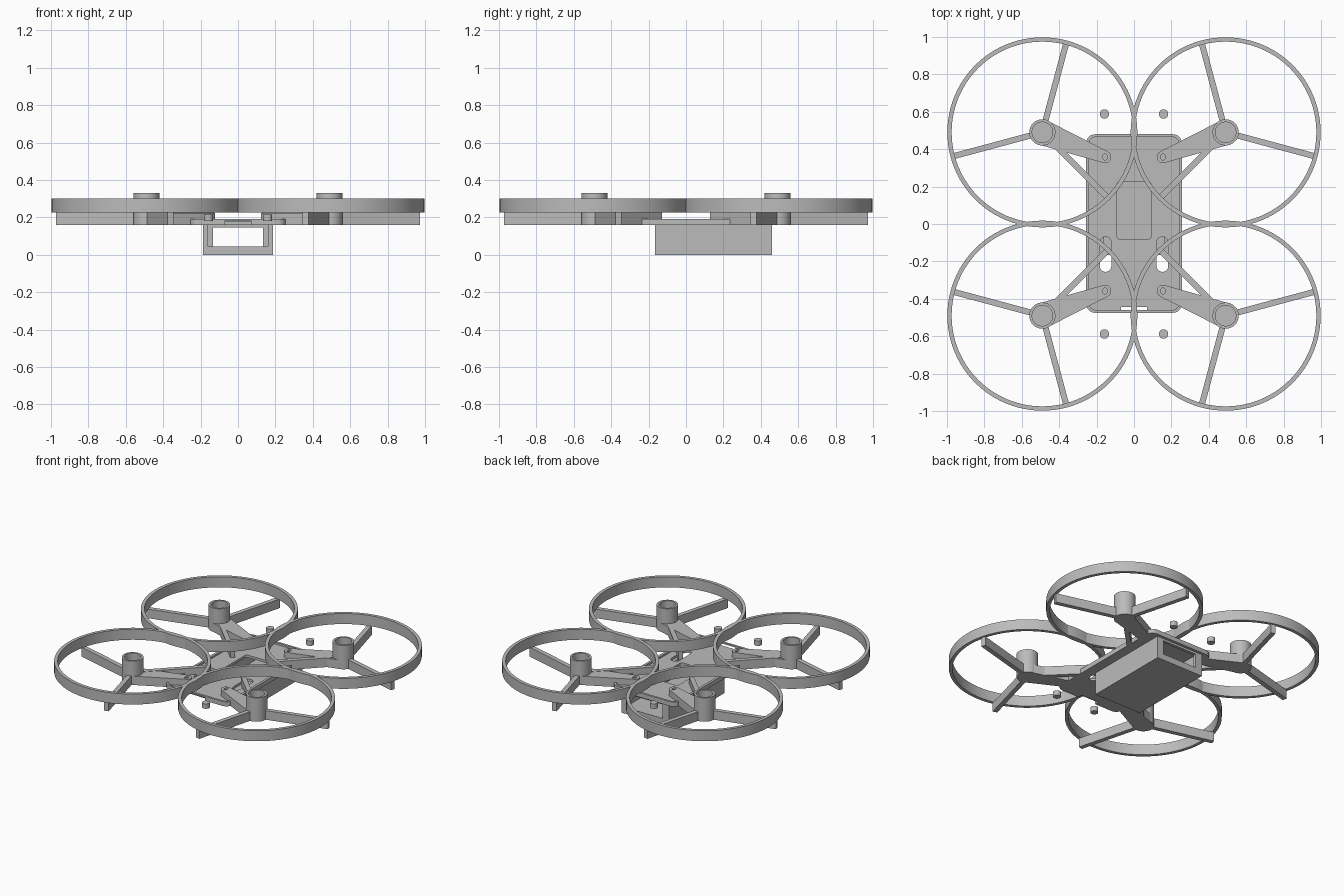
import bpy, bmesh, math
from mathutils import Vector

if "Cube" in bpy.data.objects:
    bpy.data.objects.remove(bpy.data.objects["Cube"])

grey = bpy.data.materials.new("plain_grey")
grey.use_nodes = True
colour = (0.5, 0.5, 0.5, 1)
grey.diffuse_color = colour
grey.node_tree.nodes["Principled BSDF"].inputs["Base Color"].default_value = colour

BASE, DECK = 0.16, 0.225      # underside of frame, top of arms and spokes
HUB = 0.49                    # motor centre offset in x and y


def prism(name, outline, z0, z1):
    """Extrude a flat outline between two heights."""
    bm = bmesh.new()
    face = bm.faces.new([bm.verts.new((x, y, z0)) for x, y in outline])
    new = bmesh.ops.extrude_face_region(bm, geom=[face])["geom"]
    bmesh.ops.translate(bm, vec=(0, 0, z1 - z0),
                        verts=[v for v in new if isinstance(v, bmesh.types.BMVert)])
    bmesh.ops.recalc_face_normals(bm, faces=bm.faces)
    mesh = bpy.data.meshes.new(name)
    bm.to_mesh(mesh)
    bm.free()
    mesh.materials.append(grey)
    obj = bpy.data.objects.new(name, mesh)
    bpy.context.collection.objects.link(obj)
    return obj


def arc(cx, cy, r, start, end, steps):
    return [(cx + r * math.cos(start + (end - start) * i / steps),
             cy + r * math.sin(start + (end - start) * i / steps))
            for i in range(steps + 1)]


def circle(cx, cy, r, n=48):
    return arc(cx, cy, r, 0, math.tau, n)[:-1]


def rect(x0, x1, y0, y1, r=0.0):
    """Rectangle with optionally rounded corners."""
    if r == 0:
        return [(x0, y0), (x1, y0), (x1, y1), (x0, y1)]
    corners = [(x1 - r, y1 - r), (x0 + r, y1 - r), (x0 + r, y0 + r), (x1 - r, y0 + r)]
    q = math.pi / 2
    return [p for i, (x, y) in enumerate(corners) for p in arc(x, y, r, i * q, (i + 1) * q, 8)]


def capsule(a, b, ra, rb):
    """Tapered bar with round ends around points a and b."""
    d = Vector(b) - Vector(a)
    ang = math.atan2(d.y, d.x)
    lean = math.acos((ra - rb) / d.length)
    return (arc(*b, rb, ang - lean, ang + lean, 14)
            + arc(*a, ra, ang + lean, ang + math.tau - lean, 24))


def bar(a, angle, length, width):
    """Straight bar outline leaving point a at an angle."""
    d = Vector((math.cos(angle), math.sin(angle)))
    s = Vector((-d.y, d.x)) * width / 2
    a = Vector(a)
    b = a + d * length
    return [tuple(p) for p in (a - s, b - s, b + s, a + s)]


def cut(obj, *cutters):
    for c in cutters:
        c.hide_render = True
        mod = obj.modifiers.new("cut", "BOOLEAN")
        mod.operation, mod.object, mod.solver = "DIFFERENCE", c, "EXACT"
        bpy.context.view_layer.objects.active = obj
        bpy.ops.object.modifier_apply(modifier=mod.name)
        bpy.data.objects.remove(c)


def smooth(obj):
    bpy.ops.object.select_all(action="DESELECT")
    obj.select_set(True)
    bpy.context.view_layer.objects.active = obj
    bpy.ops.object.shade_smooth_by_angle(angle=math.radians(30))


# Base tray: rim, window, front slots and front notch
tray = prism("base_tray", rect(-0.257, 0.257, -0.475, 0.48, 0.05), BASE, 0.192)
cut(tray,
    prism("tray_recess", rect(-0.24, 0.24, -0.46, 0.465, 0.035), 0.178, 0.3),
    prism("tray_window", rect(-0.092, 0.092, -0.08, 0.225, 0.015), 0.1, 0.3),
    prism("tray_notch", rect(-0.07, 0.07, -0.6, -0.443), 0.1, 0.182))
for sx in (-1, 1):
    cut(tray, prism("tray_slot", capsule((sx * 0.152, -0.1), (sx * 0.152, -0.225),
                                         0.031, 0.0309), 0.1, 0.3))
smooth(tray)

# Battery box hanging below, open at both ends, narrower at the back lip
box = prism("battery_box", rect(-0.187, 0.187, -0.165, 0.46), 0, BASE)
cut(box,
    prism("box_cavity", rect(-0.16, 0.16, -0.3, 0.44), 0.045, 0.3),
    prism("box_back_opening", rect(-0.135, 0.135, 0.4, 0.6), 0.045, 0.145))

# Four rotor quarters
for sx, side in ((1, "left"), (-1, "right")):
    for sy, end in ((-1, "front"), (1, "back")):
        tag = f"{end}_{side}"
        hub = (sx * HUB, sy * HUB)
        tip = (sx * 0.155, sy * 0.358)

        # Duct ring
        ring = prism("duct_ring_" + tag, circle(*hub, 0.508, 96), DECK, 0.3)
        cut(ring, prism("ring_bore", circle(*hub, 0.485, 96), 0.1, 0.5))
        smooth(ring)

        # Motor socket, open at the top
        socket = prism("motor_socket_" + tag, circle(*hub, 0.07), BASE, 0.33)
        cut(socket, prism("socket_bore", circle(*hub, 0.055), 0.2, 0.5))
        smooth(socket)

        # Tapered arm with a small blind slot; the socket bore stays clear
        arm = prism("arm_" + tag, capsule(hub, tip, 0.068, 0.033), BASE, DECK - 0.002)
        cut(arm,
            prism("arm_bore", circle(*hub, 0.056), 0.2, 0.5),
            prism("arm_slot", capsule((tip[0], tip[1] - 0.007), (tip[0], tip[1] + 0.007),
                                      0.01, 0.0099), 0.2, 0.5))
        smooth(arm)

        # Three spokes, one aimed at the middle of the frame
        inward = math.atan2(-sy, -sx)
        for i in range(3):
            angle = inward + i * math.tau / 3
            start = (hub[0] + 0.06 * math.cos(angle), hub[1] + 0.06 * math.sin(angle))
            prism(f"spoke_{tag}_{i + 1}", bar(start, angle, 0.437, 0.032), BASE, DECK)

        # Loose mounting peg
        peg = prism("peg_" + tag, circle(sx * 0.158, sy * 0.588, 0.025, 32), 0.18, 0.215)
        smooth(peg)
